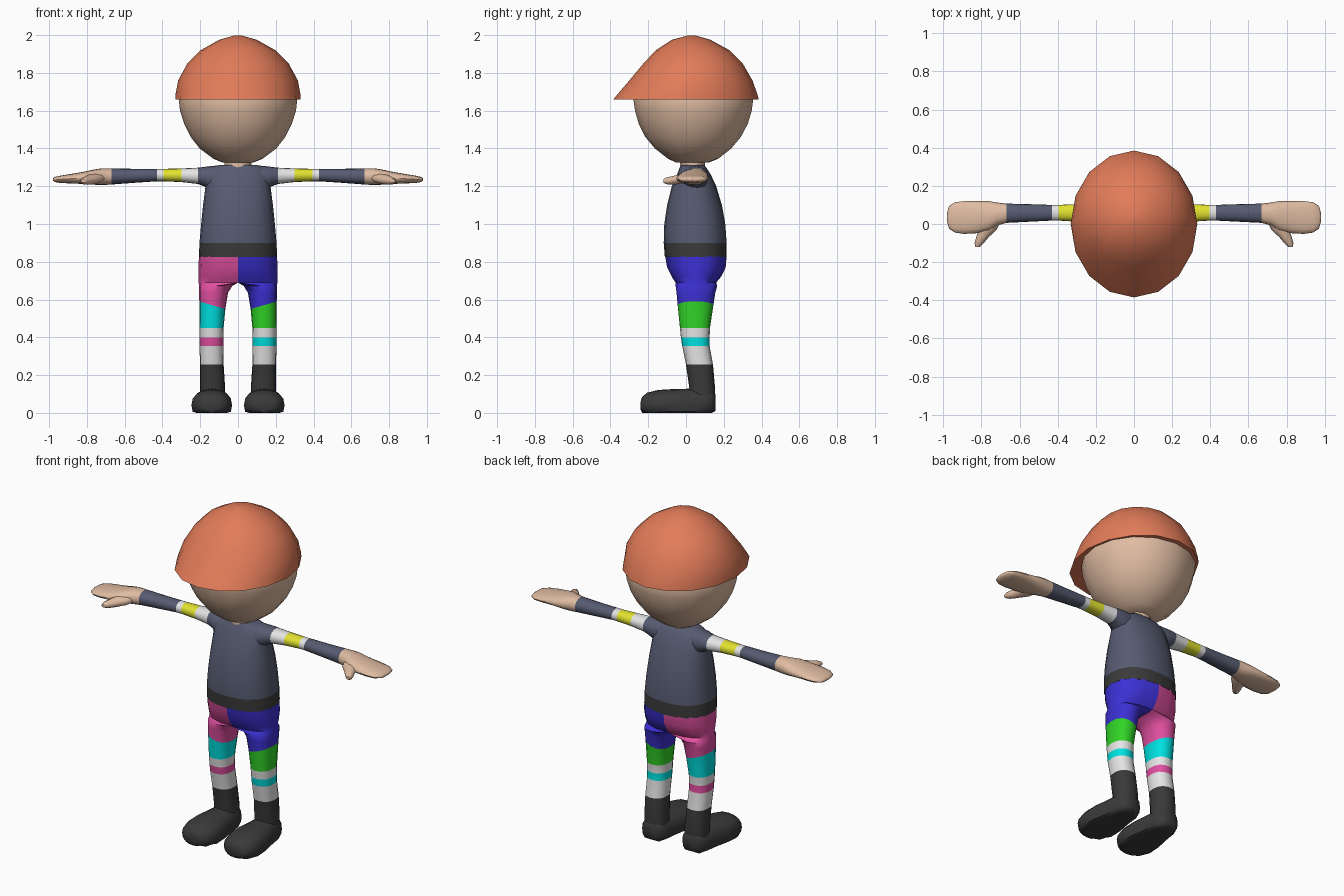
import bpy, bmesh, math

COLOURS = {
    "helmet_orange": (0.76, 0.20, 0.10), "skin": (0.74, 0.50, 0.36),
    "slate": (0.095, 0.105, 0.165), "charcoal": (0.042, 0.042, 0.042),
    "white": (0.78, 0.78, 0.78), "yellow": (0.76, 0.76, 0.03),
    "pink": (0.76, 0.08, 0.36), "blue": (0.045, 0.03, 0.66),
    "cyan": (0.0, 0.76, 0.76), "green": (0.03, 0.66, 0.02),
}
MATS = {}
for key, rgb in COLOURS.items():
    MATS[key] = bpy.data.materials.new(key)
    MATS[key].diffuse_color = (*rgb, 1)

# For each loft axis: indices of the two section axes
PLANE = {0: (1, 2), 1: (0, 2), 2: (0, 1)}


def loft(name, axis, rings, colour, segs=16, power=2.0, side=1,
         low=(-9, -9, -9), angle=50):
    """Skin rings (t, a0, a1, b0, b1[, band colour[, slant]]) along an axis.
    A band colour applies from its ring onward; low clamps the points."""
    bm = bmesh.new()
    ia, ib = PLANE[axis]
    names, loops, bands = [colour], [], []
    current = colour
    for r in rings:
        t, a0, a1, b0, b1 = r[:5]
        if len(r) > 5 and r[5]:
            current = r[5]
        if current not in names:
            names.append(current)
        bands.append(names.index(current))
        slant = r[6] if len(r) > 6 else 0
        loop = []
        for k in range(segs):
            ang = 2 * math.pi * k / segs
            c, s = (math.copysign(abs(v) ** (2 / power), v)
                    for v in (math.cos(ang), math.sin(ang)))
            p = [0, 0, 0]
            p[axis] = t + slant * c
            p[ia] = (a0 + a1) / 2 + (a1 - a0) / 2 * c
            p[ib] = (b0 + b1) / 2 + (b1 - b0) / 2 * s
            p = [max(v, m) for v, m in zip(p, low)]
            loop.append(bm.verts.new((p[0] * side, p[1], p[2])))
        loops.append(loop)
    for i in range(len(loops) - 1):
        for k in range(segs):
            n = (k + 1) % segs
            f = bm.faces.new((loops[i][k], loops[i][n],
                              loops[i + 1][n], loops[i + 1][k]))
            f.material_index = bands[i]
    bm.faces.new(loops[0]).material_index = bands[0]
    bm.faces.new(loops[-1]).material_index = bands[-1]
    bmesh.ops.recalc_face_normals(bm, faces=bm.faces[:])
    mesh = bpy.data.meshes.new(name)
    bm.to_mesh(mesh)
    bm.free()
    ob = bpy.data.objects.new(name, mesh)
    bpy.context.collection.objects.link(ob)
    for n in names:
        mesh.materials.append(MATS[n])
    bpy.ops.object.select_all(action='DESELECT')
    ob.select_set(True)
    bpy.context.view_layer.objects.active = ob
    bpy.ops.object.shade_smooth_by_angle(angle=math.radians(angle))
    return ob


def upright(rows):
    """Rows (z, half width, back-to-front extents...) as symmetric rings."""
    return [(z, -w, w, *rest) for z, w, *rest in rows]


# Helmet with the brim pushed forward
loft("helmet", 2, upright([
    (1.66, 0.332, -0.385, 0.385), (1.69, 0.33, -0.36, 0.377),
    (1.76, 0.317, -0.30, 0.352), (1.85, 0.268, -0.225, 0.30),
    (1.92, 0.198, -0.16, 0.23), (1.975, 0.10, -0.075, 0.13),
    (1.998, 0.02, 0.01, 0.05)]), "helmet_orange")

# Head and neck
loft("head", 2, upright([
    (1.325, 0.08, -0.05, 0.12), (1.345, 0.13, -0.095, 0.17),
    (1.40, 0.203, -0.165, 0.24), (1.46, 0.25, -0.215, 0.29),
    (1.53, 0.285, -0.25, 0.327), (1.60, 0.307, -0.27, 0.348),
    (1.67, 0.315, -0.28, 0.357), (1.76, 0.28, -0.24, 0.315),
    (1.84, 0.20, -0.16, 0.23)]), "skin")
loft("neck", 2, upright([
    (1.28, 0.075, -0.035, 0.105), (1.315, 0.07, -0.03, 0.10),
    (1.35, 0.075, -0.035, 0.105)]), "skin")

# Shirt with its dark hem
loft("torso", 2, upright([
    (0.825, 0.207, -0.112, 0.215, "charcoal"),
    (0.90, 0.204, -0.118, 0.215, "slate"), (1.00, 0.195, -0.115, 0.208),
    (1.10, 0.185, -0.10, 0.19), (1.20, 0.172, -0.075, 0.16),
    (1.26, 0.165, -0.048, 0.132), (1.295, 0.14, -0.035, 0.11),
    (1.312, 0.10, -0.025, 0.095)]), "slate", segs=20, power=2.3)

for side, tag, pants, knee, stripe in ((-1, "right", "pink", "cyan", "pink"),
                                       (1, "left", "blue", "green", "cyan")):
    # Sleeve with arm bands, running into the palm
    loft(tag + "_arm", 0, [
        (0.08, -0.03, 0.11, 1.17, 1.312), (0.15, -0.02, 0.115, 1.18, 1.306),
        (0.18, -0.005, 0.115, 1.20, 1.302),
        (0.212, 0.005, 0.11, 1.212, 1.298, "white"),
        (0.30, 0.012, 0.104, 1.222, 1.294, "yellow"),
        (0.395, 0.018, 0.10, 1.226, 1.292, "white"),
        (0.43, 0.018, 0.10, 1.226, 1.292, "slate"),
        (0.55, 0.012, 0.104, 1.218, 1.292),
        (0.67, 0.006, 0.107, 1.209, 1.295, "skin"),
        (0.72, -0.008, 0.113, 1.206, 1.295), (0.76, -0.035, 0.12, 1.208, 1.289),
        (0.82, -0.048, 0.12, 1.212, 1.276), (0.89, -0.052, 0.12, 1.215, 1.264),
        (0.94, -0.045, 0.114, 1.217, 1.256), (0.97, -0.025, 0.095, 1.222, 1.249),
        (0.98, 0.01, 0.06, 1.23, 1.242)], "slate", side=side, power=2.2)
    loft(tag + "_thumb", 1, [
        (0.03, 0.69, 0.81, 1.22, 1.275), (-0.03, 0.72, 0.815, 1.211, 1.265),
        (-0.07, 0.763, 0.828, 1.207, 1.255), (-0.10, 0.788, 0.836, 1.209, 1.248),
        (-0.12, 0.808, 0.832, 1.218, 1.238)],
        "skin", segs=10, side=side)

    # Trouser half narrowing into a striped leg and boot shaft
    loft(tag + "_leg", 2, [
        (0.83, -0.207, 0.207, -0.11, 0.215), (0.77, -0.209, 0.209, -0.10, 0.21),
        (0.72, -0.209, 0.209, -0.075, 0.185), (0.69, -0.208, 0.208, -0.055, 0.16),
        (0.672, 0.03, 0.207, -0.055, 0.165), (0.635, 0.053, 0.206, -0.05, 0.155),
        (0.57, 0.067, 0.205, -0.044, 0.145, knee, 0.02),
        (0.45, 0.076, 0.204, -0.032, 0.127, "white"),
        (0.40, 0.077, 0.203, -0.027, 0.125, stripe),
        (0.355, 0.077, 0.203, -0.02, 0.125, "white"),
        (0.255, 0.076, 0.202, 0.0, 0.143, "charcoal"),
        (0.13, 0.068, 0.202, 0.018, 0.154), (0.06, 0.068, 0.202, 0.02, 0.15)],
        pants, side=side, power=2.3, low=(0, -9, 0))

    # Rounded boot foot with a flat sole
    loft(tag + "_boot", 1, [
        (-0.24, 0.10, 0.18, 0.015, 0.06), (-0.232, 0.075, 0.205, 0.0, 0.085),
        (-0.205, 0.048, 0.232, -0.02, 0.107), (-0.15, 0.031, 0.247, -0.04, 0.121),
        (-0.07, 0.033, 0.243, -0.04, 0.126), (0.01, 0.048, 0.225, -0.04, 0.128),
        (0.09, 0.057, 0.213, -0.04, 0.13), (0.135, 0.07, 0.20, -0.02, 0.125),
        (0.155, 0.10, 0.17, 0.01, 0.10)],
        "charcoal", side=side, power=2.3, low=(-9, -9, 0))
